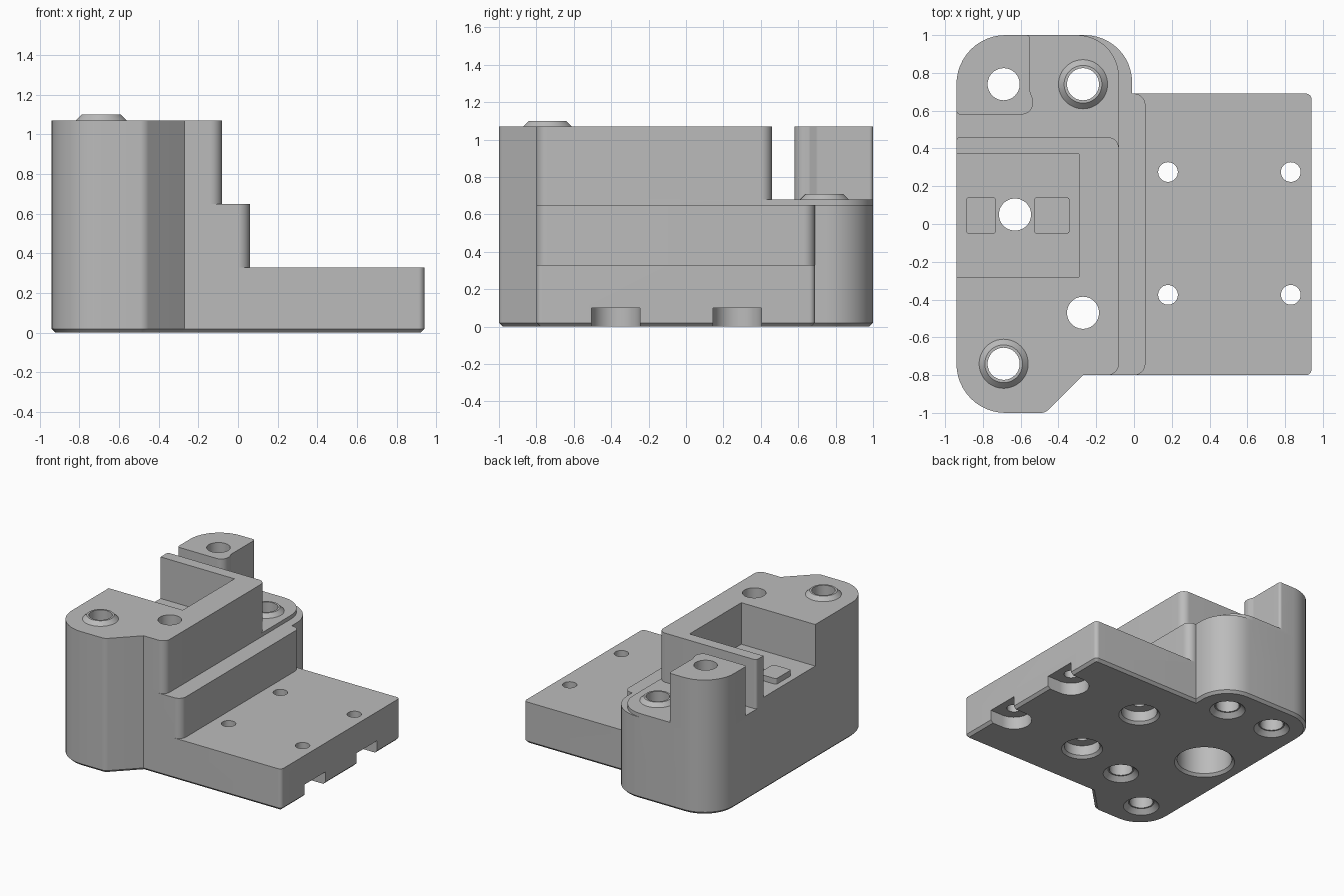
import bpy, bmesh, math
from mathutils import Vector

cube = bpy.data.objects.get("Cube")
if cube:
    bpy.data.objects.remove(cube, do_unlink=True)

grey = bpy.data.materials.new("plain_grey")
grey.use_nodes = True
grey.diffuse_color = (0.5, 0.5, 0.5, 1)
grey.node_tree.nodes["Principled BSDF"].inputs["Base Color"].default_value = (0.5, 0.5, 0.5, 1)


def rounded(corners, steps=12):
    """Outline from (x, y, radius) corners, counter-clockwise."""
    out = []
    n = len(corners)
    for i, (x, y, r) in enumerate(corners):
        p = Vector((x, y))
        if r == 0:
            out.append(p)
            continue
        a = (Vector(corners[i - 1][:2]) - p).normalized()
        b = (Vector(corners[(i + 1) % n][:2]) - p).normalized()
        half = a.angle(b) / 2
        centre = p + (a + b).normalized() * (r / math.sin(half))
        start = p + a * (r / math.tan(half)) - centre
        end = p + b * (r / math.tan(half)) - centre
        sweep = start.angle_signed(end)
        a0 = math.atan2(start.y, start.x)
        for k in range(steps + 1):
            t = a0 - sweep * k / steps
            out.append(centre + Vector((math.cos(t), math.sin(t))) * r)
    return out


def prism(name, corners, z0, z1, chamfer=0):
    """Vertical extrusion of a rounded outline, optionally chamfered below."""
    bm = bmesh.new()
    pts = rounded(corners)
    low = bm.faces.new([bm.verts.new((p.x, p.y, z0)) for p in pts])
    new = bmesh.ops.extrude_face_region(bm, geom=[low], use_keep_orig=True)["geom"]
    for v in new:
        if isinstance(v, bmesh.types.BMVert):
            v.co.z = z1
    bmesh.ops.recalc_face_normals(bm, faces=bm.faces)
    if chamfer:
        edges = [e for e in bm.edges if all(abs(v.co.z - z0) < 1e-5 for v in e.verts)]
        bmesh.ops.bevel(bm, geom=edges, offset=chamfer, segments=1, affect='EDGES')
    return finish(name, bm)


def cone(name, x, y, z0, z1, r0, r1):
    bm = bmesh.new()
    bmesh.ops.create_cone(bm, cap_ends=True, segments=48, radius1=r0, radius2=r1, depth=z1 - z0)
    bmesh.ops.translate(bm, verts=bm.verts, vec=(x, y, (z0 + z1) / 2))
    return finish(name, bm)


def finish(name, bm):
    mesh = bpy.data.meshes.new(name)
    bm.to_mesh(mesh)
    bm.free()
    mesh.materials.append(grey)
    ob = bpy.data.objects.new(name, mesh)
    bpy.context.collection.objects.link(ob)
    return ob


def box(name, x0, x1, y0, y1, z0, z1, r=0):
    return prism(name, [(x0, y0, r), (x1, y0, r), (x1, y1, r), (x0, y1, r)], z0, z1)


def combine(body, other, operation):
    mod = body.modifiers.new("combine", 'BOOLEAN')
    mod.operation = operation
    mod.solver = 'EXACT'
    mod.object = other
    bpy.context.view_layer.objects.active = body
    bpy.ops.object.modifier_apply(modifier=mod.name)
    bpy.data.objects.remove(other, do_unlink=True)


# Shared pieces of the outlines
FRONT = [(-.94, -1, .26), (-.47, -1, .06), (-.27, -.8, 0)]
BACK = [(-.01, .69, 0), (-.01, 1, .25), (-.94, 1, .26)]

# Stacked levels
body = prism("mount_body", FRONT + [(.94, -.8, .03), (.94, .69, .03)] + BACK, 0, .33, .02)
levels = [
    prism("step", FRONT + [(.06, -.8, .06), (.06, .69, .06)] + BACK, .33, .65),
    prism("deck", FRONT + [(-.08, -.8, .06), (-.08, 1, .22), (-.94, 1, .26)], .65, .68),
    prism("tower", FRONT + [(-.08, -.8, .06), (-.08, .46, .06), (-.94, .46, .02)], .68, 1.07),
    prism("corner_post", [(-.94, .58, .02), (-.535, .58, .06), (-.535, .66, .03),
                          (-.55, .7, .03), (-.55, 1, .02), (-.94, 1, .26)], .68, 1.07),
]
for part in levels:
    combine(body, part, 'UNION')

# Side-opening pocket with two small pads on its floor
combine(body, box("pocket", -1.1, -.29, -.28, .37, .74, 1.2), 'DIFFERENCE')
for x0, x1 in ((-.89, -.73), (-.53, -.34)):
    combine(body, box("pad", x0, x1, -.05, .14, .72, .785, .015), 'UNION')

# Raised locating bosses
for x, y, z in ((-.27, .74, .68), (-.69, -.74, 1.07)):
    combine(body, cone("boss", x, y, z, z + .03, .13, .10), 'UNION')

# Tower through holes with a conical seat underneath
for x, y in ((-.27, .74), (-.69, -.74), (-.69, .74), (-.27, -.47)):
    combine(body, cone("bolt_hole", x, y, -.1, 1.3, .085, .085), 'DIFFERENCE')
    combine(body, cone("seat", x, y, -.01, .035, .14, .095), 'DIFFERENCE')

# Centre hole with wide counterbore below
combine(body, cone("centre_hole", -.63, .05, -.1, 1.3, .085, .085), 'DIFFERENCE')
combine(body, cone("counterbore", -.63, .05, -.1, .5, .2, .2), 'DIFFERENCE')
combine(body, cone("counterbore_rim", -.63, .05, -.01, .02, .23, .2), 'DIFFERENCE')

# Plate screw holes: round recesses inside, open slots at the edge
for y in (-.375, .275):
    for x in (.18, .83):
        combine(body, cone("screw_hole", x, y, -.1, .5, .052, .052), 'DIFFERENCE')
    combine(body, cone("recess", .18, y, -.1, .1, .13, .13), 'DIFFERENCE')
    combine(body, cone("recess_rim", .18, y, -.01, .02, .16, .13), 'DIFFERENCE')
    slot = [(.7, y - .13, .129), (1.1, y - .13, 0), (1.1, y + .13, 0), (.7, y + .13, .129)]
    combine(body, prism("edge_slot", slot, -.1, .1), 'DIFFERENCE')

# Smooth curves, sharp edges
bpy.ops.object.select_all(action='DESELECT')
body.select_set(True)
bpy.context.view_layer.objects.active = body
bpy.ops.object.shade_smooth_by_angle(angle=math.radians(25))
